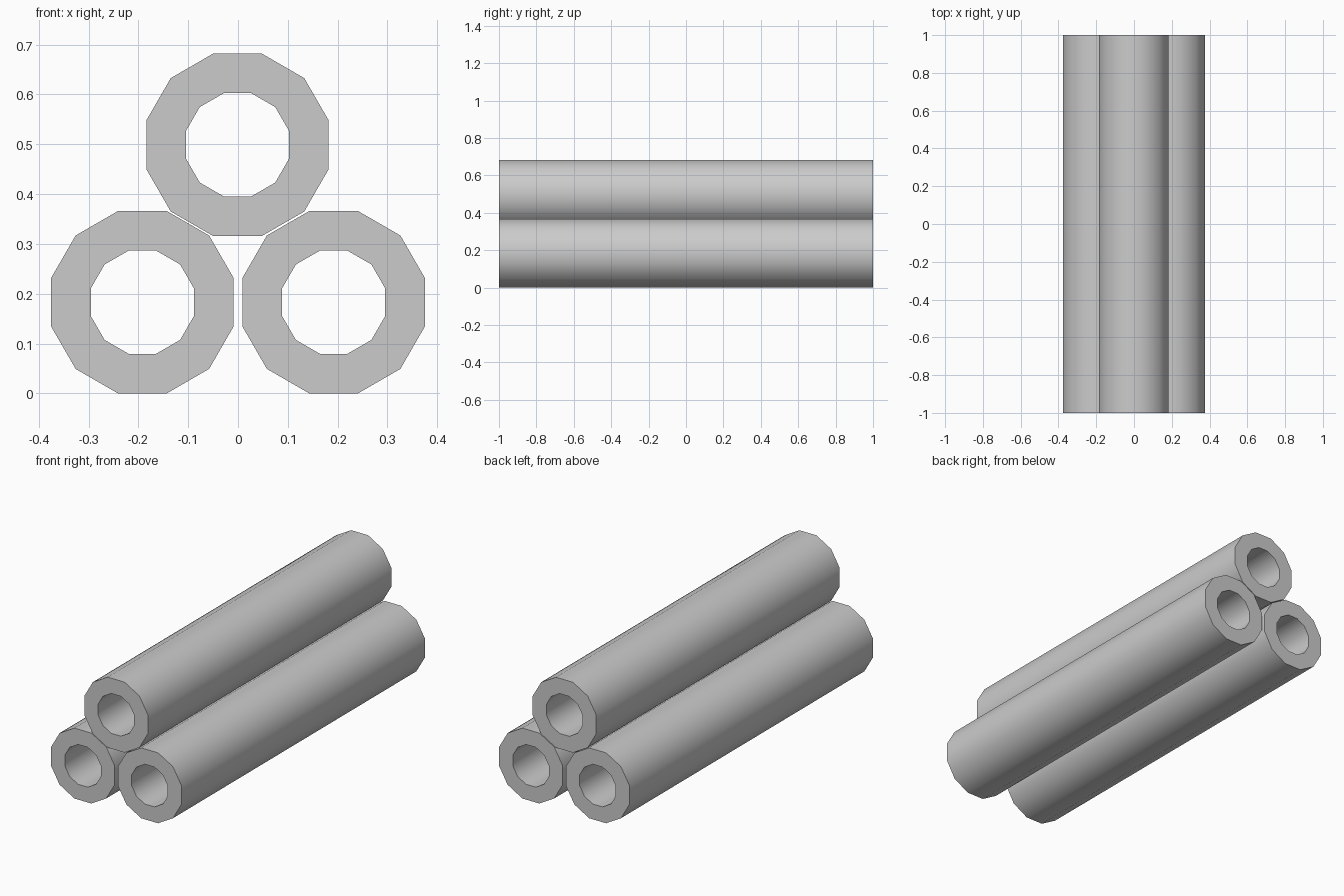
import bpy, bmesh
from math import cos, sin, pi, radians

if "Cube" in bpy.data.objects:
    bpy.data.objects.remove(bpy.data.objects["Cube"])

SIDES = 12
APOTHEM_OUT, APOTHEM_IN = 0.183, 0.1035
HALF_LEN = 1.0


def ring(bm, apothem, y):
    # 12-sided loop in the XZ plane with flats at the top and bottom
    r = apothem / cos(pi / SIDES)
    angles = [2 * pi * (i + 0.5) / SIDES for i in range(SIDES)]
    return [bm.verts.new((r * cos(a), y, r * sin(a))) for a in angles]


def pipe(name, x, z):
    bm = bmesh.new()
    # loops in order: outer front, outer back, inner back, inner front
    loops = [ring(bm, a, y) for a, y in (
        (APOTHEM_OUT, -HALF_LEN), (APOTHEM_OUT, HALF_LEN),
        (APOTHEM_IN, HALF_LEN), (APOTHEM_IN, -HALF_LEN))]
    for k in range(4):
        a, b = loops[k], loops[(k + 1) % 4]
        for i in range(SIDES):
            j = (i + 1) % SIDES
            bm.faces.new((a[i], b[i], b[j], a[j]))
    bmesh.ops.recalc_face_normals(bm, faces=bm.faces)
    mesh = bpy.data.meshes.new(name)
    bm.to_mesh(mesh)
    bm.free()
    obj = bpy.data.objects.new(name, mesh)
    obj.location = (x, 0, z)
    bpy.context.collection.objects.link(obj)
    # smooth walls, sharp end rims
    bpy.ops.object.select_all(action='DESELECT')
    obj.select_set(True)
    bpy.context.view_layer.objects.active = obj
    bpy.ops.object.shade_smooth_by_angle(angle=radians(40))


# pyramid stack: two pipes below, one above
pipe("pipe_bottom_left", -0.192, APOTHEM_OUT)
pipe("pipe_bottom_right", 0.192, APOTHEM_OUT)
pipe("pipe_top", -0.001, 0.499)
